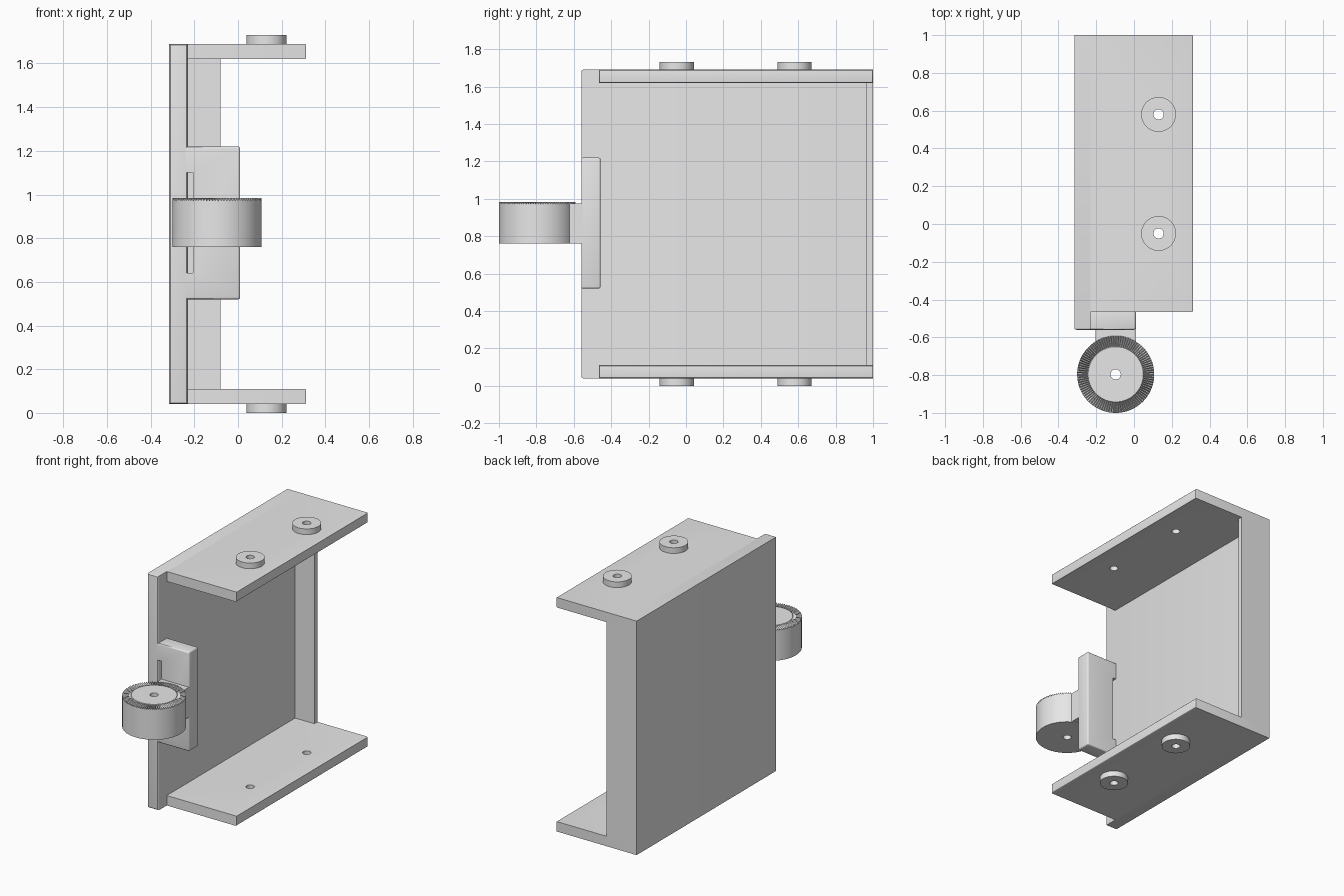
import bpy
import bmesh
from math import sin, cos, tau

if "Cube" in bpy.data.objects:
    bpy.data.objects.remove(bpy.data.objects["Cube"], do_unlink=True)

# Single plain material
grey = bpy.data.materials.new("light grey")
grey.use_nodes = True
grey.diffuse_color = (0.8, 0.8, 0.8, 1)
grey.node_tree.nodes["Principled BSDF"].inputs["Base Color"].default_value = (0.8, 0.8, 0.8, 1)


def finish(name, bm, smooth=True):
    bmesh.ops.recalc_face_normals(bm, faces=bm.faces)
    mesh = bpy.data.meshes.new(name)
    bm.to_mesh(mesh)
    bm.free()
    mesh.materials.append(grey)
    ob = bpy.data.objects.new(name, mesh)
    bpy.context.collection.objects.link(ob)
    if smooth:
        bpy.ops.object.select_all(action="DESELECT")
        ob.select_set(True)
        bpy.context.view_layer.objects.active = ob
        bpy.ops.object.shade_smooth_by_angle()
    return ob


def prism(name, outline, y0, y1, round_edge=None, width=0.01):
    """Extrude an x-z outline along y; round the edges chosen by a rule on their ends."""
    bm = bmesh.new()
    face = bm.faces.new([bm.verts.new((x, y0, z)) for x, z in outline])
    grown = bmesh.ops.extrude_face_region(bm, geom=[face])["geom"]
    bmesh.ops.translate(bm, vec=(0, y1 - y0, 0),
                        verts=[v for v in grown if isinstance(v, bmesh.types.BMVert)])
    bmesh.ops.recalc_face_normals(bm, faces=bm.faces)
    if round_edge:
        edges = [e for e in bm.edges if all(round_edge(v.co) for v in e.verts)]
        bmesh.ops.bevel(bm, geom=edges, offset=width, segments=3,
                        profile=0.5, affect="EDGES")
    return finish(name, bm)


def rect(x0, x1, z0, z1):
    return [(x0, z0), (x1, z0), (x1, z1), (x0, z1)]


def ring_solid(name, profile, centre, steps, groove=0.0):
    """Revolve a closed profile; points flagged 1 dip on every other step."""
    bm = bmesh.new()
    rings = []
    for i in range(steps):
        a = tau * i / steps
        rings.append([bm.verts.new((centre[0] + r * cos(a), centre[1] + r * sin(a),
                                    z - groove * toothed * (i % 2)))
                      for r, z, toothed in profile])
    n = len(profile)
    for i in range(steps):
        a, b = rings[i], rings[(i + 1) % steps]
        for j in range(n):
            k = (j + 1) % n
            bm.faces.new((a[j], b[j], b[k], a[k]))
    return finish(name, bm, smooth=True)


LEFT, INNER, RIGHT = -0.315, -0.23, 0.312
BASE, TOP, THICK = 0.04, 1.69, 0.07
FRONT, PLATE_FRONT, BACK = -0.56, -0.465, 1.0

# Side panel with a rounded front edge, and the narrow back wall
prism("side_panel", rect(LEFT, INNER, BASE, TOP), FRONT, BACK,
      lambda c: c.y < FRONT + 0.01)
prism("back_wall", rect(INNER, -0.08, BASE + THICK, TOP - THICK), 0.965, BACK)

# Top and bottom plates with drilled bosses
HOLES = [(0.13, -0.05), (0.13, 0.58)]
for label, z0, boss0 in (("bottom", BASE, 0.0), ("top", TOP - THICK, TOP)):
    plate = prism(label + "_plate", rect(INNER, RIGHT, z0, z0 + THICK), PLATE_FRONT, BACK,
                  lambda c: c.x > RIGHT - 0.01, 0.006)
    for i, (x, y) in enumerate(HOLES):
        bpy.ops.mesh.primitive_cylinder_add(vertices=48, radius=0.027, depth=0.3,
                                            location=(x, y, z0 + THICK / 2))
        cutter = bpy.context.object
        cutter.hide_render = True
        cut = plate.modifiers.new("hole", "BOOLEAN")
        cut.operation = "DIFFERENCE"
        cut.solver = "EXACT"
        cut.object = cutter
        bpy.context.view_layer.objects.active = plate
        bpy.ops.object.modifier_apply(modifier=cut.name)
        bpy.data.objects.remove(cutter, do_unlink=True)
        z1 = boss0 + 0.04
        ring_solid(f"{label}_boss_{i + 1}",
                   [(0.027, boss0, 0), (0.092, boss0, 0), (0.092, z1, 0), (0.027, z1, 0)],
                   (x, y), 48)

# Mounting block, slotted where it meets the panel
ROOT, SLOT, EDGE = INNER - 0.015, -0.205, 0.01
prism("mount_block",
      [(ROOT, 0.52), (EDGE, 0.52), (EDGE, 1.22), (ROOT, 1.22),
       (ROOT, 1.10), (SLOT, 1.10), (SLOT, 0.64), (ROOT, 0.64)],
      FRONT, -0.457, lambda c: c.x > EDGE - 0.01 or c.z > 1.21 or c.z < 0.53)

# Stem and knurled thumb wheel
prism("wheel_stem", rect(SLOT, EDGE, 0.762, 0.974), -0.66, FRONT + 0.01)
LOW, HIGH = 0.76, 0.983
ring_solid("thumb_wheel",
           [(0.027, LOW, 0), (0.204, LOW, 0), (0.204, HIGH, 1),
            (0.149, HIGH, 1), (0.146, HIGH, 0), (0.027, HIGH, 0)],
           (-0.097, -0.796), 192, groove=0.012)
